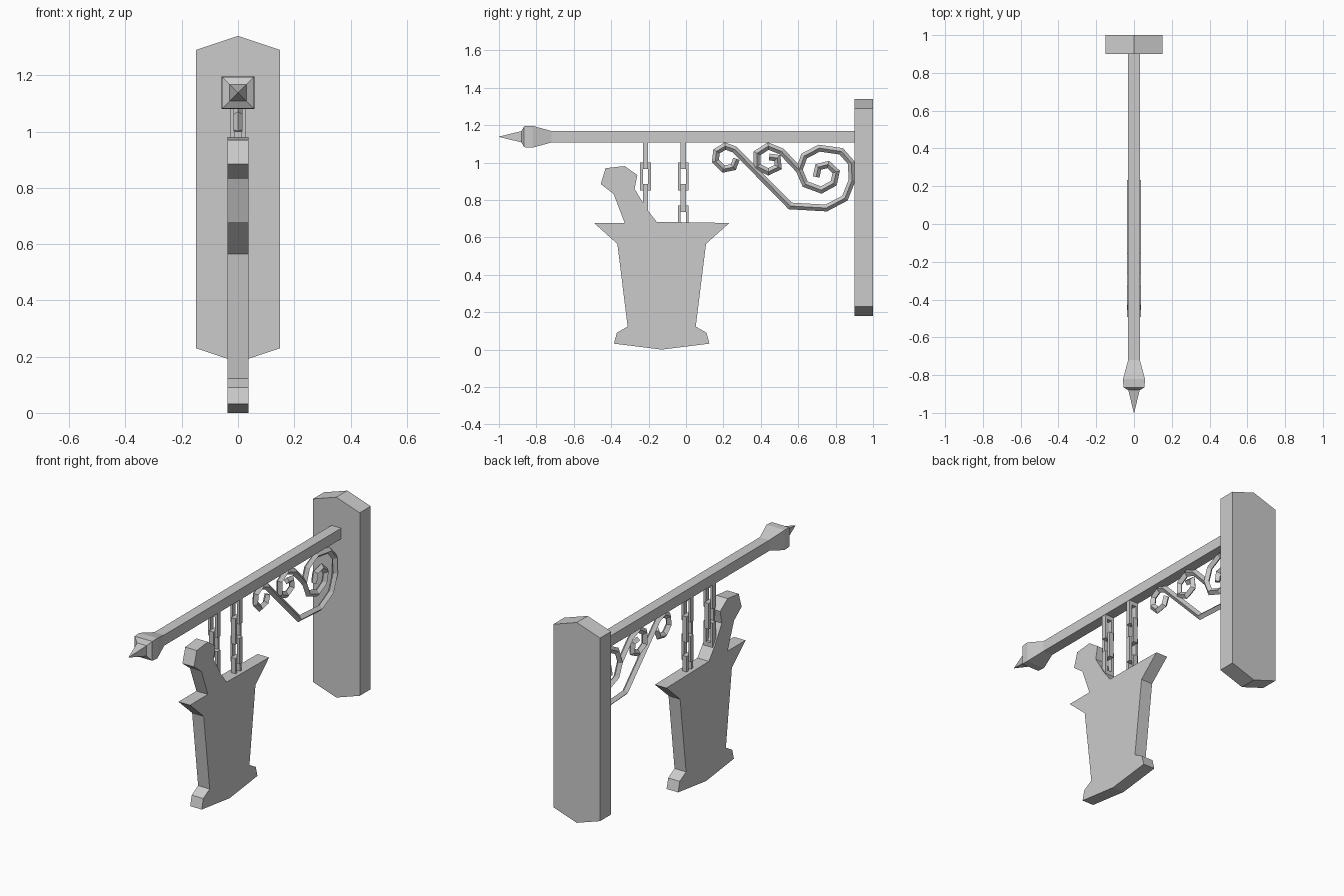
import bpy, bmesh
from mathutils import Vector

cube = bpy.data.objects.get("Cube")
if cube:
    bpy.data.objects.remove(cube, do_unlink=True)

GREY = (0.6, 0.6, 0.6, 1)
grey = bpy.data.materials.new("plain grey")
grey.use_nodes = True
grey.diffuse_color = GREY
grey.node_tree.nodes["Principled BSDF"].inputs["Base Color"].default_value = GREY


def finish(name, bm):
    bmesh.ops.recalc_face_normals(bm, faces=bm.faces)
    mesh = bpy.data.meshes.new(name)
    bm.to_mesh(mesh)
    bm.free()
    mesh.materials.append(grey)
    obj = bpy.data.objects.new(name, mesh)
    bpy.context.collection.objects.link(obj)
    return obj


def extrude_profile(name, points, direction):
    """Solid made by pushing a flat outline along a direction."""
    bm = bmesh.new()
    face = bm.faces.new([bm.verts.new(p) for p in points])
    moved = bmesh.ops.extrude_face_region(bm, geom=[face], use_keep_orig=True)
    verts = [v for v in moved["geom"] if isinstance(v, bmesh.types.BMVert)]
    bmesh.ops.translate(bm, verts=verts, vec=direction)
    return finish(name, bm)


def loft(name, rings):
    """Solid through a row of closed rings with equal point counts."""
    bm = bmesh.new()
    loops = [[bm.verts.new(p) for p in ring] for ring in rings]
    for a, b in zip(loops, loops[1:]):
        for i in range(len(a)):
            j = (i + 1) % len(a)
            bm.faces.new((a[i], a[j], b[j], b[i]))
    bm.faces.new(loops[0])
    bm.faces.new(loops[-1])
    return finish(name, bm)


# Wall board with pointed ends
half = [(0, 1.34), (0.15, 1.29), (0.15, 0.23), (0, 0.18)]
outline = half + [(-x, z) for x, z in half[2:0:-1]]
extrude_profile("wall_board", [(x, 0.9, z) for x, z in outline], (0, 0.1, 0))

# Square beam with a spear finial
BEAM_Z = 1.138
CORNERS = ((-1, -1), (1, -1), (1, 1), (-1, 1))


def square_ring(y, r):
    return [(sx * r, y, BEAM_Z + sz * r) for sx, sz in CORNERS]


loft("beam", [square_ring(y, 0.031) for y in (0.91, -0.72)])
spear = [(-0.72, 0.031), (-0.82, 0.052), (-0.865, 0.052), (-0.88, 0.03), (-1, 0.001)]
spear[1] = (-0.82, 0.058)
spear[2] = (-0.865, 0.056)
loft("finial", [square_ring(y, r) for y, r in spear])

# Hanging sign: mortar outline, with the pestle leaning out of the bowl
SIGN_HALF = 0.037
MID = -0.13
cup = [(0.255, 0.032), (0.24, 0.09), (0.182, 0.123), (0.237, 0.565), (0.362, 0.677)]
pestle = [(-0.157, 0.683), (-0.21, 0.752), (-0.275, 0.859), (-0.26, 0.933),
          (-0.328, 0.981), (-0.43, 0.97), (-0.456, 0.885), (-0.387, 0.832),
          (-0.328, 0.677)]
sign = [(MID, 0)] + [(MID + w, z) for w, z in cup] + pestle
sign += [(MID - w, z) for w, z in reversed(cup)]
extrude_profile("sign", [(-SIGN_HALF, y, z) for y, z in sign], (2 * SIGN_HALF, 0, 0))


# Chains of rectangular links, alternately turned
def link(name, y, z, turned):
    bm = bmesh.new()
    loops = []
    for side in (-0.014, 0.014):
        for w, h in ((0.029, 0.075), (0.014, 0.043)):
            ring = []
            for a, b in CORNERS:
                p = (side, a * w, b * h) if turned else (a * w, side, b * h)
                ring.append(bm.verts.new(Vector(p) + Vector((0, y, z))))
            loops.append(ring)
    outer0, inner0, outer1, inner1 = loops
    for a, b in ((outer0, inner0), (inner0, inner1), (inner1, outer1), (outer1, outer0)):
        for i in range(4):
            j = (i + 1) % 4
            bm.faces.new((a[i], a[j], b[j], b[i]))
    finish(name, bm)


for label, y, count in (("front", -0.217, 3), ("rear", -0.015, 4)):
    for n in range(count):
        link(f"{label}_chain_link_{n + 1}", y, 1.04 - 0.115 * n, n % 2 == 1)

# Wrought scroll bracket: two bars with a diamond section
main_scroll = [(0.27, 1.02), (0.253, 0.976), (0.2, 0.965), (0.157, 1.008),
               (0.163, 1.06), (0.21, 1.088), (0.26, 1.07), (0.557, 0.768),
               (0.75, 0.757), (0.85, 0.81), (0.888, 0.907), (0.883, 1),
               (0.83, 1.06), (0.712, 1.077), (0.632, 1.035), (0.605, 0.96),
               (0.637, 0.885), (0.723, 0.853), (0.79, 0.89), (0.803, 0.95),
               (0.76, 0.99), (0.707, 0.976), (0.696, 0.923)]
small_scroll = [(0.605, 0.96), (0.51, 1.06), (0.44, 1.088), (0.38, 1.05),
                (0.38, 0.98), (0.44, 0.95), (0.493, 0.976), (0.488, 1.024),
                (0.445, 1.03)]


def bar(name, path, r=0.018):
    pts = [Vector((0, y, z)) for y, z in path]
    rings = []
    for i, p in enumerate(pts):
        before = (p - pts[i - 1]).normalized() if i else None
        after = (pts[i + 1] - p).normalized() if i + 1 < len(pts) else None
        t = ((before or after) + (after or before)).normalized()
        n = Vector((0, -t.z, t.y))
        n /= max(0.5, t.dot(after or before))
        x = Vector((1, 0, 0))
        rings.append([p + d * r for d in (x, n, -x, -n)])
    loft(name, rings)


bar("main_scroll", main_scroll)
bar("small_scroll", small_scroll)
